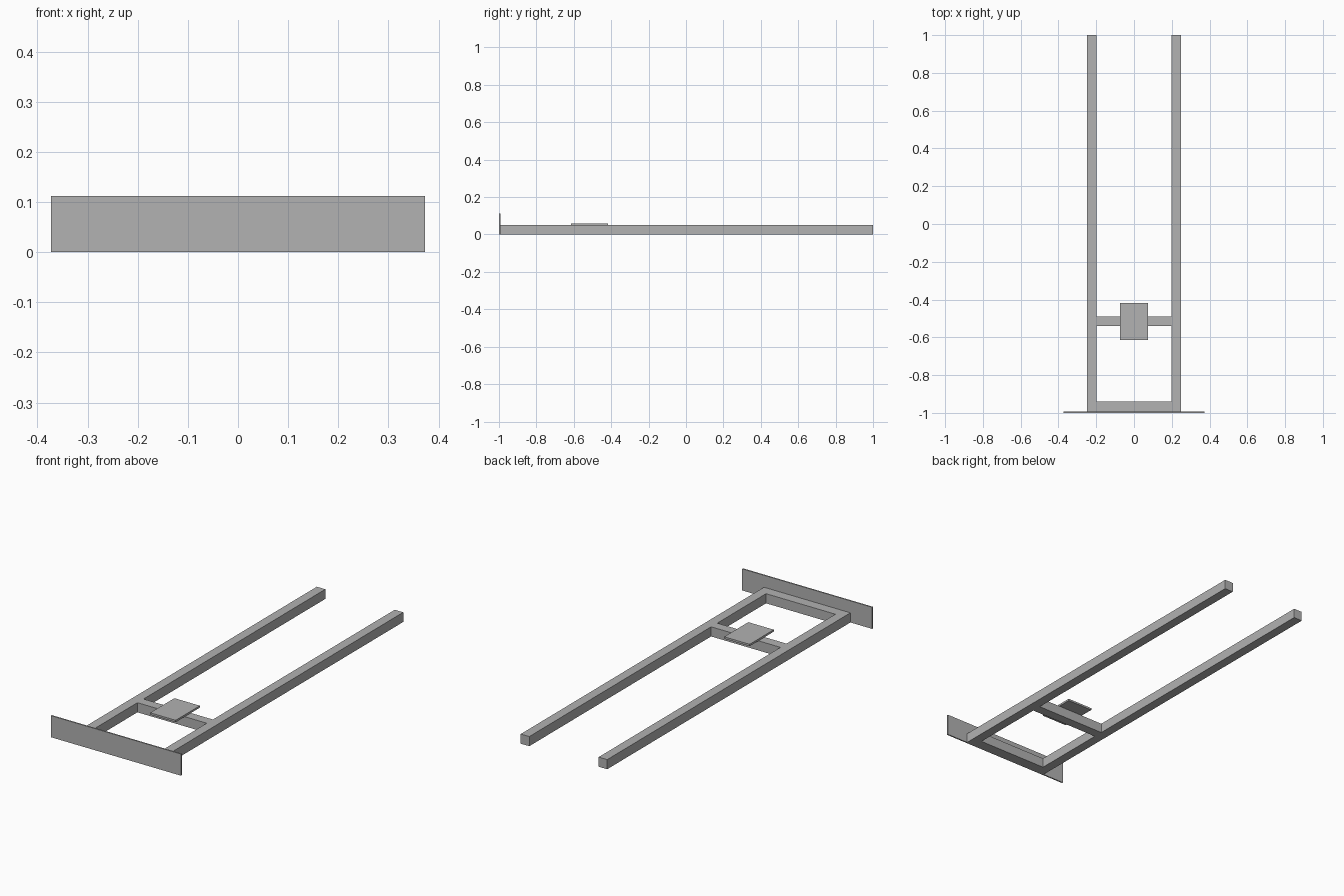
import bpy

if "Cube" in bpy.data.objects:
    bpy.data.objects.remove(bpy.data.objects["Cube"], do_unlink=True)

grey = bpy.data.materials.new("plain_grey")
grey.use_nodes = True
grey.diffuse_color = (0.445, 0.445, 0.445, 1)
grey.node_tree.nodes["Principled BSDF"].inputs["Base Color"].default_value = grey.diffuse_color


def box(name, low, high):
    """Axis-aligned box between two corners."""
    centre = [(a + b) / 2 for a, b in zip(low, high)]
    bpy.ops.mesh.primitive_cube_add(size=1, location=centre)
    part = bpy.context.object
    part.name = name
    part.scale = [b - a for a, b in zip(low, high)]
    bpy.ops.object.transform_apply(location=False, rotation=False, scale=True)
    part.data.materials.append(grey)
    return part


INNER, OUTER, HEIGHT = 0.199, 0.248, 0.05
FRONT = -0.993

# Long side rails
box("left_rail", (INNER, FRONT, 0), (OUTER, 1, HEIGHT))
box("right_rail", (-OUTER, FRONT, 0), (-INNER, 1, HEIGHT))

# Cross bars joining the rails
box("front_crossbar", (-INNER, FRONT, 0), (INNER, -0.94, HEIGHT))
box("middle_crossbar", (-INNER, -0.54, 0), (INNER, -0.49, HEIGHT))

# Thin upright plate across the front
box("front_plate", (-0.373, -1, 0), (0.373, FRONT, 0.112))

# Small flat pad resting on the middle bar
box("mounting_pad", (-0.073, -0.615, HEIGHT), (0.073, -0.417, 0.06))
